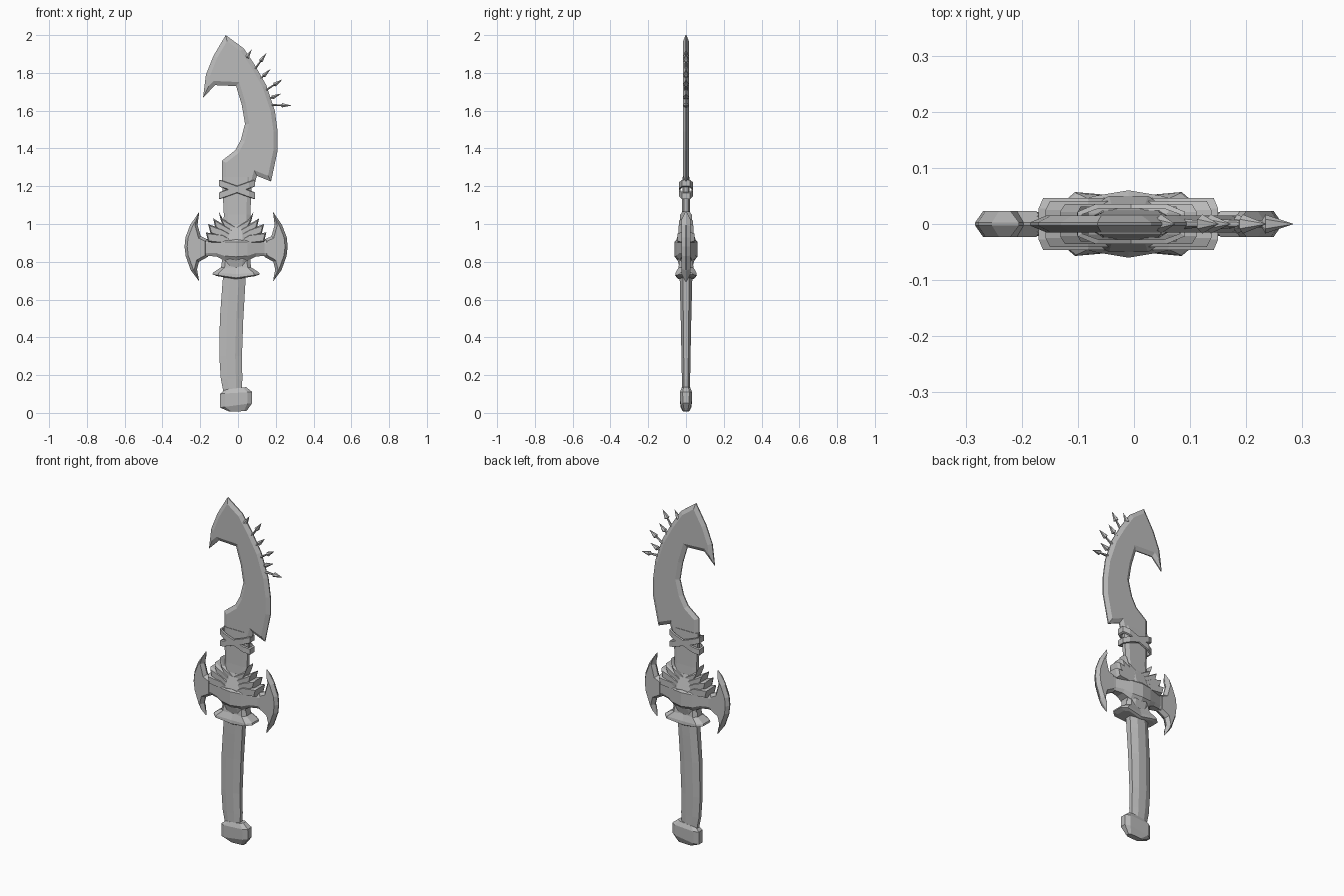
import bpy, bmesh, math
from mathutils import Vector, Matrix

old = bpy.data.objects.get("Cube")
if old:
    bpy.data.objects.remove(old, do_unlink=True)

STEEL = bpy.data.materials.new("plain grey")
STEEL.use_nodes = True
STEEL.diffuse_color = (0.5, 0.5, 0.5, 1)
STEEL.node_tree.nodes["Principled BSDF"].inputs["Base Color"].default_value = (0.5, 0.5, 0.5, 1)
MID = -0.01  # centre line of the guard


def skin(name, rings, closed=False):
    """Join equal rings of points with quads; cap the ends unless closed."""
    bm = bmesh.new()
    loops = [[bm.verts.new(p) for p in ring] for ring in rings]
    n = len(loops[0])
    pairs = list(zip(loops, loops[1:])) + ([(loops[-1], loops[0])] if closed else [])
    for a, b in pairs:
        for i in range(n):
            j = (i + 1) % n
            bm.faces.new((a[i], a[j], b[j], b[i]))
    if not closed:
        bm.faces.new(loops[0][::-1])
        bm.faces.new(loops[-1])
    bmesh.ops.recalc_face_normals(bm, faces=bm.faces)
    mesh = bpy.data.meshes.new(name)
    bm.to_mesh(mesh)
    bm.free()
    obj = bpy.data.objects.new(name, mesh)
    mesh.materials.append(STEEL)
    bpy.context.collection.objects.link(obj)
    return obj


def inset(points, width):
    """Mitred inward offset of a 2D outline."""
    pts = [Vector(p) for p in points]
    area = sum(a.x * b.y - b.x * a.y for a, b in zip(pts, pts[1:] + pts[:1]))
    side = 1 if area > 0 else -1
    out = []
    for i, p in enumerate(pts):
        d1 = (p - pts[i - 1]).normalized()
        d2 = (pts[(i + 1) % len(pts)] - p).normalized()
        n1, n2 = Vector((-d1.y, d1.x)) * side, Vector((-d2.y, d2.x)) * side
        m = (n1 + n2).normalized()
        out.append(p + m * width * min(3, 1 / max(m.dot(n1), 0.1)))
    return out


def plate(name, outline, half, bevel, edge=0.003):
    """Flat double-bevelled plate in the xz plane."""
    inner = inset(outline, bevel)
    layers = [(inner, -half), (outline, -edge), (outline, edge), (inner, half)]
    return skin(name, [[(p[0], y, p[1]) for p in pts] for pts, y in layers])


def octagon(hu, hv, cut_u, cut_v):
    q = [(hu, hv - cut_v), (hu - cut_u, hv)]
    return q + [(-u, v) for u, v in q[::-1]] + [(-u, -v) for u, v in q] + [(u, -v) for u, v in q[::-1]]


def column(name, sections, cut=(0.55, 0.45)):
    """Eight-sided upright loft: (centre x, z, half width, half depth, slope)."""
    return skin(name, [[(x + u, v, z + u * s)
                        for u, v in octagon(w, d, w * cut[0], d * cut[1])]
                       for x, z, w, d, s in sections])


# Hooked blade
plate("blade", [
    (-0.065, 2.0), (-0.13, 1.89), (-0.17, 1.79), (-0.185, 1.67), (-0.12, 1.735),
    (-0.01, 1.73), (0.02, 1.63), (0.037, 1.53), (0.015, 1.445), (-0.015, 1.39),
    (-0.085, 1.335), (-0.085, 1.2), (0.085, 1.2), (0.1, 1.255), (0.175, 1.225),
    (0.21, 1.39), (0.21, 1.49), (0.195, 1.6), (0.15, 1.735), (0.09, 1.84), (0.03, 1.93)],
    0.015, 0.022)

# Neck between blade and guard
column("neck", [(-0.005, 0.9, 0.075, 0.03, 0), (-0.005, 1.05, 0.07, 0.022, 0),
                (-0.005, 1.25, 0.08, 0.018, 0)], (0.3, 0.5))

# Crossed binding straps
for label, slope in (("left", 0.36), ("right", -0.36)):
    hoop = []
    for u, v in octagon(1, 1, 0.35, 0.4):
        section = []
        for grow, dz in ((0, -0.019), (0.008, -0.016), (0.008, 0.016), (0, 0.019)):
            x = u * (0.088 + grow)
            section.append((x - 0.005, v * (0.028 + grow), 1.183 + dz + x * slope))
        hoop.append(section)
    skin("binding_" + label, hoop, closed=True)

# Barbs along the back of the blade: root and tip
barbs = [((0.04, 1.87), (0.073, 1.925)), ((0.09, 1.82), (0.15, 1.905)),
         ((0.12, 1.77), (0.172, 1.82)), ((0.15, 1.71), (0.235, 1.765)),
         ((0.17, 1.665), (0.228, 1.69)), ((0.18, 1.63), (0.283, 1.627))]
for i, (root, tip) in enumerate(barbs):
    a, b = Vector((root[0], 0, root[1])), Vector((tip[0], 0, tip[1]))
    axis = b - a
    turn = axis.to_track_quat("Z", "Y")
    head = axis.length - 0.055
    rings = []
    for h, r in ((0, 0.009), (head, 0.006), (head + 0.006, 0.017), (axis.length, 0.0006)):
        rings.append([a + turn @ Vector((r * math.cos(t * math.tau / 6),
                                         0.75 * r * math.sin(t * math.tau / 6), h))
                      for t in range(6)])
    skin("barb_%d" % (i + 1), rings)

# Layered chevron feathers above the guard
feathers = [(0.16, 0.955, 0.046), (0.148, 1.0, 0.041), (0.122, 1.03, 0.036), (0.092, 1.065, 0.031)]
for i, (w, z, depth) in enumerate(feathers):
    low = 0.885 + 0.027 * i
    half = [(w, z), (w - 0.012, z - 0.045), (0.06, low + 0.01)]
    top = [(0.065, low + 0.055)]
    right = half[::-1] + top
    right = [(0.06, low + 0.01), (w - 0.012, z - 0.05), (w, z), (0.07, low + 0.06)]
    outline = [(0, low - 0.03)] + right + [(0, low + 0.02)] + [(-x, h) for x, h in right[::-1]]
    plate("feather_%d" % (i + 1), [(MID + x, h) for x, h in outline], depth, 0.006, depth * 0.6)

# Crossguard: stations along x give z centre, half height, half depth
stations = [(0.2, 0.867, 0.05, 0.02), (0.15, 0.873, 0.042, 0.022), (0.105, 0.873, 0.045, 0.036),
            (0.06, 0.868, 0.062, 0.05)]
stations = stations + [(0, 0.866, 0.066, 0.06)] + [(-x, z, h, d) for x, z, h, d in stations[::-1]]
skin("crossguard", [[(MID + x, u, z + v) for u, v in octagon(d, h, d * 0.35, h * 0.4)]
                    for x, z, h, d in stations])
column("guard_hub", [(MID, 0.77, 0.07, 0.034, 0), (MID, 0.81, 0.076, 0.045, 0),
                     (MID, 0.92, 0.077, 0.05, 0), (MID, 1.0, 0.06, 0.025, 0)])

# Crescent axe heads, mirrored
crescent = [(0.195, 1.065), (0.243, 0.995), (0.268, 0.93), (0.273, 0.88), (0.267, 0.83),
            (0.24, 0.755), (0.195, 0.695), (0.207, 0.76), (0.197, 0.8), (0.15, 0.826),
            (0.15, 0.918), (0.187, 0.935), (0.204, 0.995)]
for label, side in (("left", 1), ("right", -1)):
    plate("axe_head_" + label, [(MID + side * x, z) for x, z in crescent], 0.023, 0.014)

# Flared collar with upturned ends
collar = []
for z, w, d, lift in ((0.708, 0.1, 0.045, 0.016), (0.715, 0.125, 0.057, 0.018),
                      (0.735, 0.122, 0.055, 0.008), (0.77, 0.08, 0.04, 0), (0.81, 0.074, 0.034, 0)):
    ring = [(w, 0.55 * d), (0.76 * w, d), (0, 0.85 * d), (-0.76 * w, d), (-w, 0.55 * d)]
    ring += [(x, -y) for x, y in ring[::-1]]
    collar.append([(MID + x, y, z + lift * abs(x) / w) for x, y in ring])
skin("collar", collar)

# Curved grip
column("grip", [(-0.028, 0.1, 0.047, 0.021, 0), (-0.034, 0.18, 0.057, 0.022, 0),
                (-0.039, 0.3, 0.06, 0.024, 0), (-0.034, 0.5, 0.062, 0.028, 0),
                (-0.024, 0.65, 0.061, 0.032, 0), (-0.018, 0.74, 0.06, 0.034, 0)], (0.6, 0.5))

# Pommel
column("pommel", [(0.0, 0.008, 0.045, 0.016, 0.04), (-0.01, 0.04, 0.085, 0.03, 0.14),
                  (-0.01, 0.106, 0.085, 0.032, 0.06), (-0.012, 0.13, 0.055, 0.022, 0.12)],
       (0.3, 0.45))
